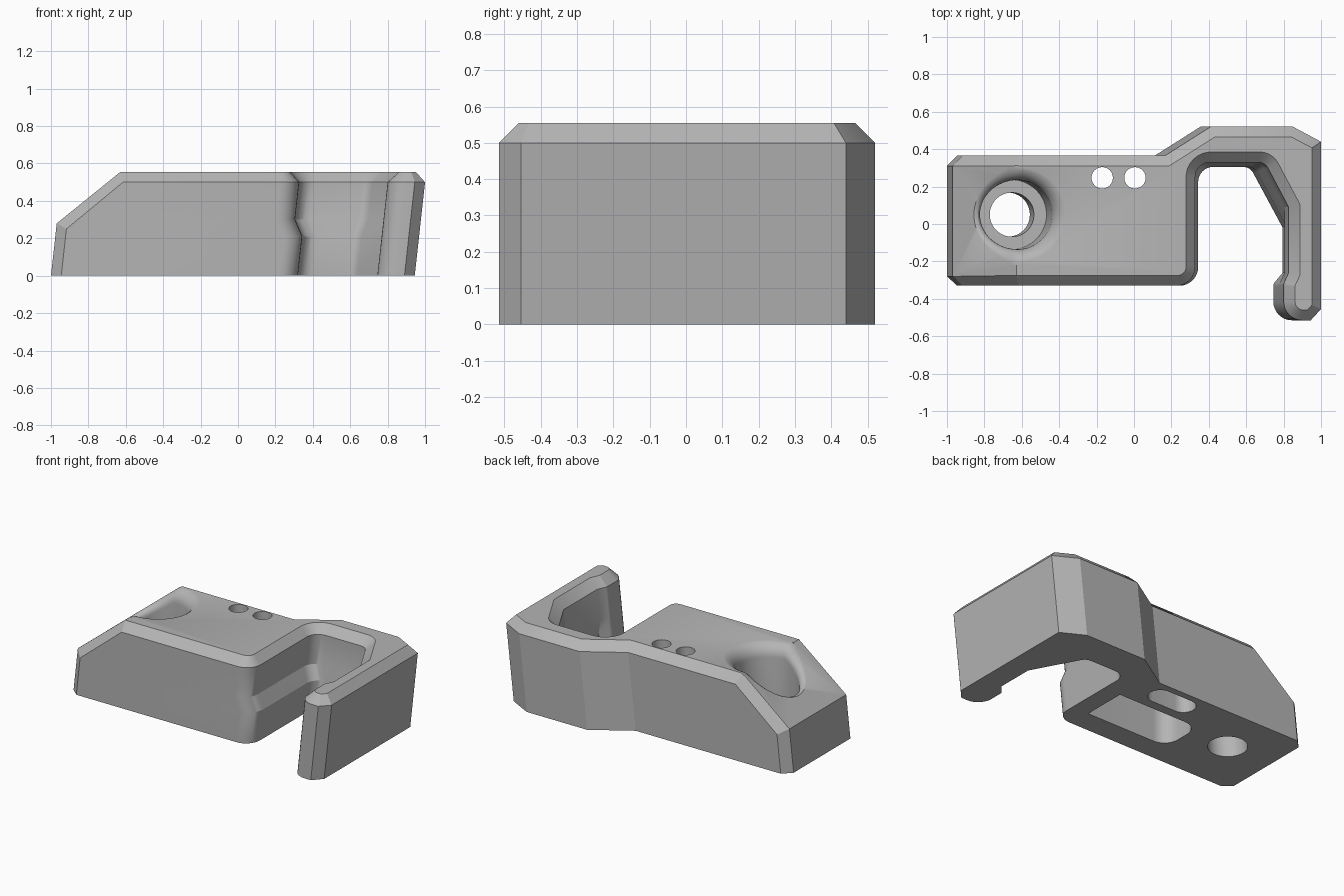
import bpy, bmesh, math
from mathutils import Vector

if "Cube" in bpy.data.objects:
    bpy.data.objects.remove(bpy.data.objects["Cube"], do_unlink=True)

LEAN = 0.11            # sideways lean of the walls per unit of height
TOP, CHAMFER = 0.555, 0.055
ARC = 8

grey = bpy.data.materials.new("plain_grey")
grey.use_nodes = True
colour = (0.46, 0.46, 0.46, 1)
grey.diffuse_color = colour
grey.node_tree.nodes["Principled BSDF"].inputs["Base Color"].default_value = colour


def lean(x, y, z):
    return (x + LEAN * z, y, z)


def to_object(bm, name):
    bmesh.ops.remove_doubles(bm, verts=bm.verts, dist=0.0005)
    bmesh.ops.recalc_face_normals(bm, faces=bm.faces)
    mesh = bpy.data.meshes.new(name)
    bm.to_mesh(mesh)
    bm.free()
    obj = bpy.data.objects.new(name, mesh)
    bpy.context.collection.objects.link(obj)
    mesh.materials.append(grey)
    return obj


def rounded(corners):
    """Round every corner that has a radius, with a fixed number of points."""
    out = []
    for i, (x, y, r) in enumerate(corners):
        p = Vector((x, y))
        if not r:
            out.append(p)
            continue
        a = (Vector(corners[i - 1][:2]) - p).normalized()
        b = (Vector(corners[(i + 1) % len(corners)][:2]) - p).normalized()
        half = a.angle(b) / 2
        centre = p + (a + b).normalized() * r / math.sin(half)
        start = p + a * r / math.tan(half) - centre
        end = p + b * r / math.tan(half) - centre
        turn = start.angle_signed(end)
        for k in range(ARC + 1):
            t = -turn * k / ARC
            c, s = math.cos(t), math.sin(t)
            out.append(centre + Vector((start.x * c - start.y * s,
                                        start.x * s + start.y * c)))
    return out


def inset(points, d):
    """Move a counter-clockwise outline inwards by d."""
    out = []
    for i, p in enumerate(points):
        a = (p - points[i - 1]).normalized()
        b = (points[(i + 1) % len(points)] - p).normalized()
        na, nb = Vector((-a.y, a.x)), Vector((-b.y, b.x))
        out.append(p + (na + nb) * d / max(1 + na.dot(nb), 0.3))
    return out


def bridge(bm, rings):
    for lo, hi in zip(rings, rings[1:]):
        for i in range(len(lo)):
            j = (i + 1) % len(lo)
            bm.faces.new((lo[i], lo[j], hi[j], hi[i]))


# Clip body: one outline, with a narrower mouth in the lower part
def outline(wall, back, diag, shaft, shaft_y):
    return rounded([
        (-0.945, -0.33, 0), (-0.67, -0.33, 0), (wall, -0.33, 0.1),
        (wall, back, 0.08), (diag, back, 0.06), (shaft, shaft_y, 0),
        (shaft, -0.26, 0), (0.745, -0.32, 0.04), (0.745, -0.515, 0.1),
        (0.89, -0.515, 0), (0.945, -0.455, 0), (0.945, 0.44, 0),
        (0.795, 0.52, 0), (0.355, 0.52, 0), (0.11, 0.365, 0),
        (-0.67, 0.365, 0), (-0.945, 0.365, 0), (-1, 0.31, 0), (-1, -0.28, 0)])


upper = outline(0.272, 0.33, 0.645, 0.772, 0.09)
lower = outline(0.32, 0.305, 0.62, 0.795, -0.02)
crown = inset(upper, CHAMFER)
n = len(upper)

# Sloped nose: the four end points finish lower than the rest
wall_top = [TOP - CHAMFER] * n
crown_top = [TOP] * n
for i, src in ((0, n - 1), (n - 1, n - 1), (n - 2, n - 2), (n - 3, n - 2)):
    crown[i] = upper[src].copy()
    crown_top[i] = 0.28
    wall_top[i] = 0.28 if i in (n - 1, n - 2) else 0.25
for i in (1, n - 4):
    crown[i].x = -0.69

bm = bmesh.new()
rings = []
for pts, z in ((lower, 0), (lower, 0.21), (upper, 0.3), (upper, 1)):
    rings.append([bm.verts.new(lean(p.x, p.y, min(z, w)))
                  for p, w in zip(pts, wall_top)])
rings.append([bm.verts.new(lean(p.x, p.y, z)) for p, z in zip(crown, crown_top)])
bridge(bm, rings)
bm.faces.new(rings[0][::-1])
bm.faces.new(rings[-1][1:n - 3])
bm.faces.new([rings[-1][i] for i in (n - 4, n - 2, n - 1, 1)])
body = to_object(bm, "clip_body")


# Screw hole cutter: through hole, counterbore and a flared rim that follows the nose
def surface(x):
    return min(TOP, 0.28 + (x + 0.97) * 0.275 / 0.34)


def screw_hole(cx, cy, bore, head, flare, segs=64):
    bm = bmesh.new()
    levels = [(bore, -0.1, False), (bore, 0.2, False), (head, 0.2, False)]
    for k in range(9):
        t = k / 8 * math.pi / 2
        levels.append((head + flare * (1 - math.cos(t)),
                       flare * (math.sin(t) - 1) + 0.003, True))
    levels.append((head + flare, 0.8, False))
    rings = []
    for r, z, follow in levels:
        ring = []
        for k in range(segs):
            a = 2 * math.pi * k / segs
            x, y = cx + r * math.cos(a), cy + r * math.sin(a)
            h = z + surface(x + LEAN * 0.5) if follow else z
            ring.append(bm.verts.new(lean(x, y, h)))
        rings.append(ring)
    bridge(bm, rings)
    bm.faces.new(rings[0][::-1])
    bm.faces.new(rings[-1])
    return to_object(bm, "screw_hole_cutter")


def prism(name, corners, z0, z1):
    bm = bmesh.new()
    pts = rounded(corners)
    rings = [[bm.verts.new((p.x, p.y, z)) for p in pts] for z in (z0, z1)]
    bridge(bm, rings)
    bm.faces.new(rings[0][::-1])
    bm.faces.new(rings[1])
    return to_object(bm, name)


def slot(name, x0, x1, y0, y1, r_left, r_right, z0, z1):
    return prism(name, [(x0, y0, r_left), (x1, y0, r_right),
                        (x1, y1, r_right), (x0, y1, r_left)], z0, z1)


cutters = [screw_hole(-0.675, 0.05, 0.118, 0.185, 0.085)]
# Pair of small holes above an oblong recess
for x in (-0.17, 0.005):
    cutters.append(slot("pin_hole_cutter", x - 0.057, x + 0.057, 0.19, 0.304,
                        0.0568, 0.0568, -0.1, 0.8))
cutters.append(slot("oblong_recess_cutter", -0.245, 0.08, 0.172, 0.322,
                    0.0745, 0.0745, -0.1, 0.2))
# Larger recess in the underside
cutters.append(slot("underside_recess_cutter", -0.4, 0.2, -0.18, 0.11,
                    0.1, 0, -0.1, 0.22))

bpy.context.view_layer.objects.active = body
for cutter in cutters:
    mod = body.modifiers.new("cut", 'BOOLEAN')
    mod.operation, mod.solver, mod.object = 'DIFFERENCE', 'EXACT', cutter
    bpy.ops.object.modifier_apply(modifier=mod.name)
    bpy.data.objects.remove(cutter, do_unlink=True)

bpy.ops.object.select_all(action='DESELECT')
body.select_set(True)
bpy.ops.object.shade_smooth_by_angle(angle=math.radians(25))
